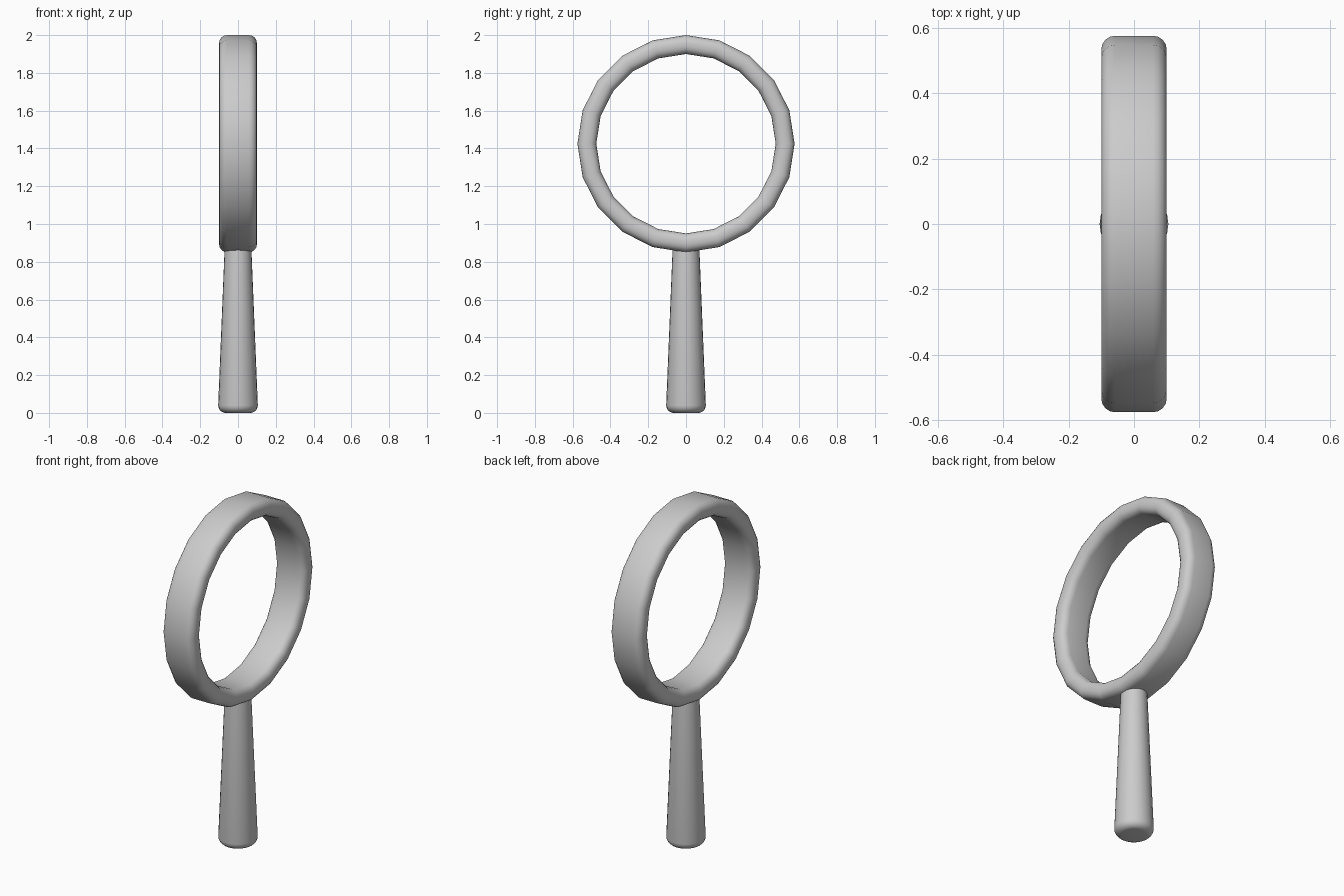
import bpy, bmesh, math

if "Cube" in bpy.data.objects:
    bpy.data.objects.remove(bpy.data.objects["Cube"])


def finish(name, bm):
    bmesh.ops.recalc_face_normals(bm, faces=bm.faces)
    mesh = bpy.data.meshes.new(name)
    bm.to_mesh(mesh)
    bm.free()
    for p in mesh.polygons:
        p.use_smooth = True
    obj = bpy.data.objects.new(name, mesh)
    bpy.context.collection.objects.link(obj)
    bpy.ops.object.select_all(action='DESELECT')
    obj.select_set(True)
    bpy.context.view_layer.objects.active = obj
    bpy.ops.object.shade_smooth_by_angle(angle=math.radians(50))
    return obj


def arc(cx, cy, r, a0, a1, n):
    return [(cx + r * math.cos(math.radians(a0 + (a1 - a0) * i / n)),
             cy + r * math.sin(math.radians(a0 + (a1 - a0) * i / n)))
            for i in range(n + 1)]


# Hoop: rounded rectangle profile (x, radius) swept in 20 steps around x
SIDES, MID_Z, BEVEL = 20, 1.425, 0.042
profile = []
for k, (sx, sr) in enumerate([(1, 1), (-1, 1), (-1, -1), (1, -1)]):
    profile += arc(sx * (0.1 - BEVEL), 0.525 + sr * (0.05 - BEVEL),
                   BEVEL, k * 90, k * 90 + 90, 4)
bm = bmesh.new()
rings = []
for i in range(SIDES):
    a = 2 * math.pi * i / SIDES
    rings.append([bm.verts.new((x, r * math.sin(a), MID_Z + r * math.cos(a)))
                  for x, r in profile])
n = len(profile)
for i in range(SIDES):
    p, q = rings[i], rings[(i + 1) % SIDES]
    for j in range(n):
        k = (j + 1) % n
        bm.faces.new((p[j], p[k], q[k], q[j]))
finish("hoop", bm)

# Handle: tapered round grip with a rounded lower end
grip = [(0.066, 0.0)] + arc(0.065, 0.04, 0.04, -75, 0, 4) + [(0.07, 0.89)]
bm = bmesh.new()
SEG = 24
rings = [[bm.verts.new((r * math.cos(2 * math.pi * i / SEG),
                        r * math.sin(2 * math.pi * i / SEG), z))
          for i in range(SEG)] for r, z in grip]
for p, q in zip(rings, rings[1:]):
    for i in range(SEG):
        k = (i + 1) % SEG
        bm.faces.new((p[i], p[k], q[k], q[i]))
bm.faces.new(rings[0][::-1])
bm.faces.new(rings[-1])
finish("handle", bm)
